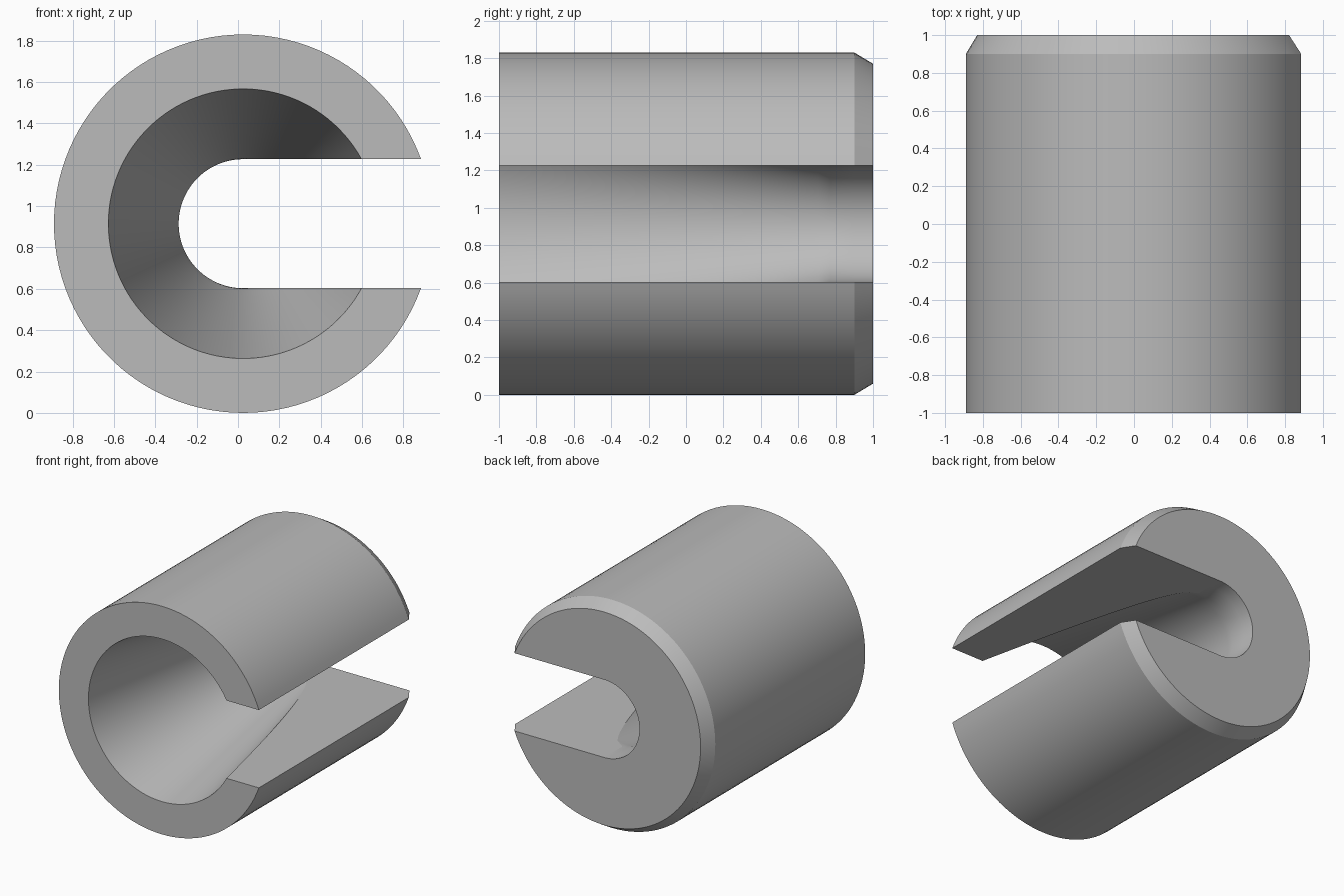
import bpy
import bmesh
import math

if "Cube" in bpy.data.objects:
    bpy.data.objects.remove(bpy.data.objects["Cube"], do_unlink=True)

CX, CZ = 0.025, 0.915         # axis of the sleeve, running along y
OUTER, BORE, SLOT = 0.915, 0.652, 0.312
TAPER_END, BEVEL_START, BEVEL = 0.77, 0.9, 0.06
SEGMENTS = 96

grey = bpy.data.materials.new("plain grey")
grey.use_nodes = True
colour = (0.5, 0.5, 0.5, 1)
grey.diffuse_color = colour
grey.node_tree.nodes["Principled BSDF"].inputs["Base Color"].default_value = colour


def arc(bm, radius, y):
    """Arc around the axis, left open where the slot cuts through."""
    start = math.asin(min(1, SLOT / radius))
    step = (2 * math.pi - 2 * start) / SEGMENTS
    return [bm.verts.new((CX + radius * math.cos(start + i * step), y,
                          CZ + radius * math.sin(start + i * step)))
            for i in range(SEGMENTS + 1)]


def strip(bm, a, b):
    return [bm.faces.new((a[i], a[i + 1], b[i + 1], b[i])) for i in range(len(a) - 1)]


# Stations along the sleeve: fine along the tapered bore, then the bevelled end
steps = 28
stations = [-1 + (TAPER_END + 1) * i / steps for i in range(steps + 1)]
stations += [BEVEL_START, 1]

bm = bmesh.new()
outer, inner = [], []
for y in stations:
    t = min(1, (y + 1) / (TAPER_END + 1))
    outer.append(arc(bm, OUTER - (BEVEL if y == 1 else 0), y))
    inner.append(arc(bm, BORE + (SLOT - BORE) * t, y))

# Outer wall, bore and the two flat slot walls
for k in range(len(stations) - 1):
    strip(bm, outer[k], outer[k + 1])
    strip(bm, inner[k + 1], inner[k])
    for end in (0, -1):
        bm.faces.new((inner[k][end], outer[k][end], outer[k + 1][end], inner[k + 1][end]))
# Front and back rims
strip(bm, inner[0], outer[0])
strip(bm, outer[-1], inner[-1])

bmesh.ops.recalc_face_normals(bm, faces=bm.faces)
seam = {v for ring in inner for v in (ring[0], ring[-1])}
for face in bm.faces:
    face.smooth = True
for edge in bm.edges:
    on_seam = edge.verts[0] in seam and edge.verts[1] in seam
    edge.smooth = not on_seam and edge.calc_face_angle(0) < math.radians(25)

mesh = bpy.data.meshes.new("slotted_sleeve")
bm.to_mesh(mesh)
bm.free()
mesh.materials.append(grey)
sleeve = bpy.data.objects.new("slotted_sleeve", mesh)
bpy.context.collection.objects.link(sleeve)
